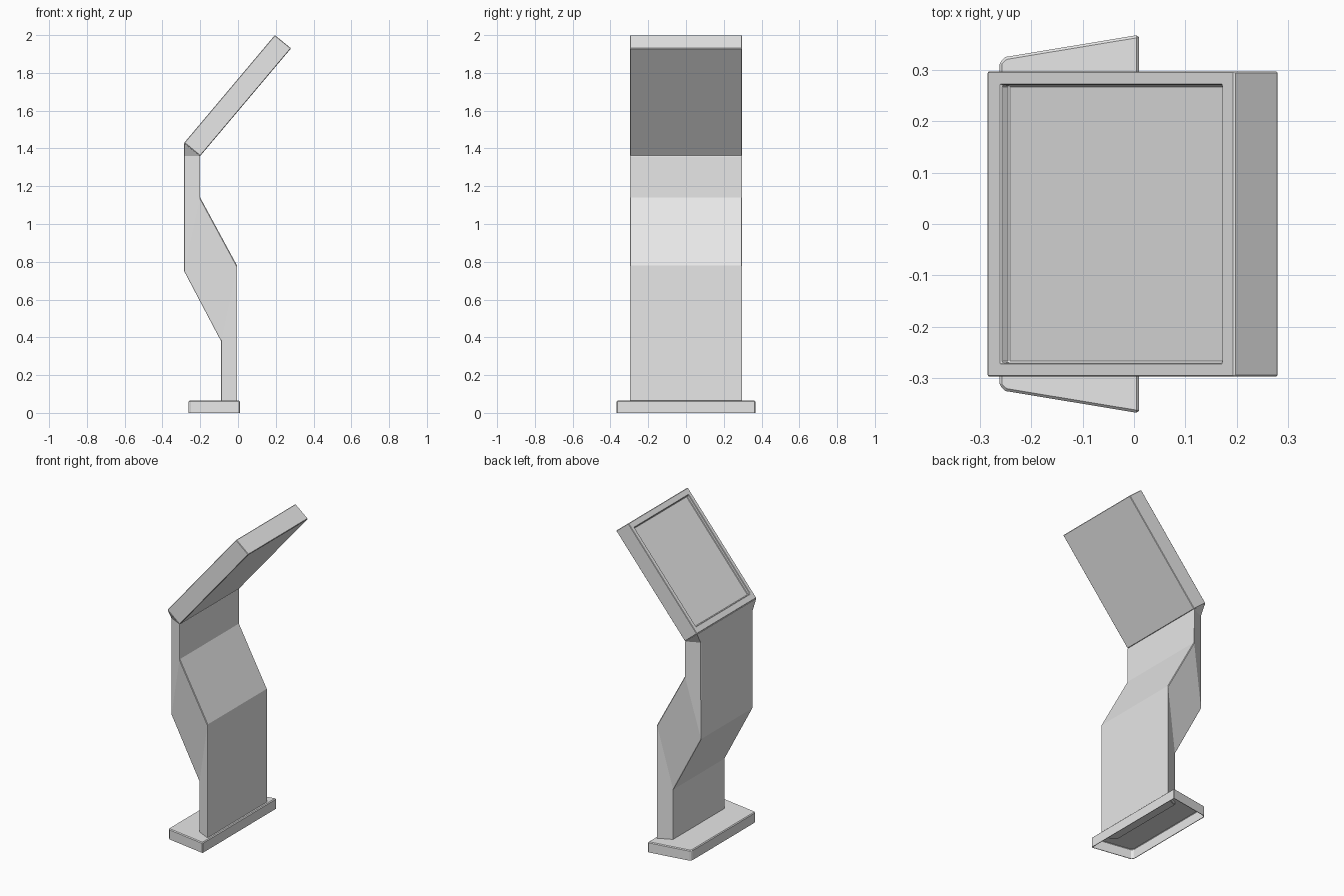
import bpy
import bmesh
from mathutils import Vector

if "Cube" in bpy.data.objects:
    bpy.data.objects.remove(bpy.data.objects["Cube"], do_unlink=True)

# Single painted-metal colour
GREY = (0.8, 0.8, 0.8, 1.0)
metal = bpy.data.materials.new("light_grey_metal")
metal.use_nodes = True
metal.diffuse_color = GREY
metal.node_tree.nodes["Principled BSDF"].inputs["Base Color"].default_value = GREY

FRONT_HALF = 0.297   # half width of the head and the post's front
BACK_HALF = 0.257    # half width of the post's narrower back


def finish(bm, name, bevel):
    """Turn a bmesh into a flat-shaded object with slightly softened edges."""
    mesh = bpy.data.meshes.new(name)
    bm.to_mesh(mesh)
    bm.free()
    mesh.materials.append(metal)
    obj = bpy.data.objects.new(name, mesh)
    bpy.context.collection.objects.link(obj)
    mod = obj.modifiers.new("edge_softening", "BEVEL")
    mod.width = bevel
    mod.segments = 1
    mod.limit_method = "ANGLE"
    mod.angle_limit = 0.6
    return obj


def loft(sections):
    """Skin four-cornered sections: (front x, z), (back x, z), back half width."""
    bm = bmesh.new()
    rings = []
    for (fx, fz), (bx, bz), half in sections:
        corners = [(fx, -FRONT_HALF, fz), (fx, FRONT_HALF, fz),
                   (bx, half, bz), (bx, -half, bz)]
        rings.append([bm.verts.new(c) for c in corners])
    for low, high in zip(rings, rings[1:]):
        for i in range(4):
            j = (i + 1) % 4
            bm.faces.new((low[i], low[j], high[j], high[i]))
    bm.faces.new(rings[0][::-1])
    bm.faces.new(rings[-1])
    bmesh.ops.remove_doubles(bm, verts=bm.verts[:], dist=0.0001)
    bmesh.ops.recalc_face_normals(bm, faces=bm.faces[:])
    return bm


# Post: zigzag column, flaring into the head's lower edge
NECK_FRONT, NECK_BACK = (-0.2, 1.36), (-0.285, 1.43)
post = loft([
    ((-0.005, 0.04), (-0.09, 0.04), BACK_HALF),
    ((-0.005, 0.78), (-0.09, 0.38), BACK_HALF),
    ((-0.2, 1.14), (-0.285, 0.75), BACK_HALF),
    (NECK_FRONT, (-0.285, 1.36), BACK_HALF),
    (NECK_FRONT, NECK_BACK, FRONT_HALF),
])
finish(post, "post", 0.003)

# Display head: tilted slab with a recessed screen
head = loft([
    (NECK_FRONT, NECK_BACK, FRONT_HALF),
    ((0.281, 1.93), (0.195, 2.0), FRONT_HALF),
])
slope = Vector((0.48, 0, 0.57)).normalized()
outward = Vector((-slope.z, 0, slope.x))
screen = max(head.faces, key=lambda f: f.normal.dot(outward))
bmesh.ops.inset_individual(head, faces=[screen], thickness=0.038)
middle = screen.calc_center_median()
for v in screen.verts:
    v.co += slope * (-0.012 if (v.co - middle).dot(slope) > 0 else 0.014)
bmesh.ops.inset_individual(head, faces=[screen], thickness=0.0005, depth=-0.02)
finish(head, "display_head", 0.003)

# Base: tapered foot plate, hollow and open underneath
half_outline = [(0.01, 0.368), (-0.25, 0.325), (-0.262, 0.314)]
outline = half_outline + [(x, -y) for x, y in reversed(half_outline)]
bm = bmesh.new()
bottom = [bm.verts.new((x, y, 0)) for x, y in outline]
top = [bm.verts.new((x, y, 0.065)) for x, y in outline]
bm.faces.new(top)
for i in range(len(outline)):
    j = (i + 1) % len(outline)
    bm.faces.new((bottom[i], bottom[j], top[j], top[i]))
bmesh.ops.recalc_face_normals(bm, faces=bm.faces[:])
if max(bm.faces, key=lambda f: f.calc_area()).normal.z < 0:
    bmesh.ops.reverse_faces(bm, faces=bm.faces[:])
base = finish(bm, "base", 0.005)
shell = base.modifiers.new("sheet_thickness", "SOLIDIFY")
shell.thickness = 0.004
shell.offset = -1
